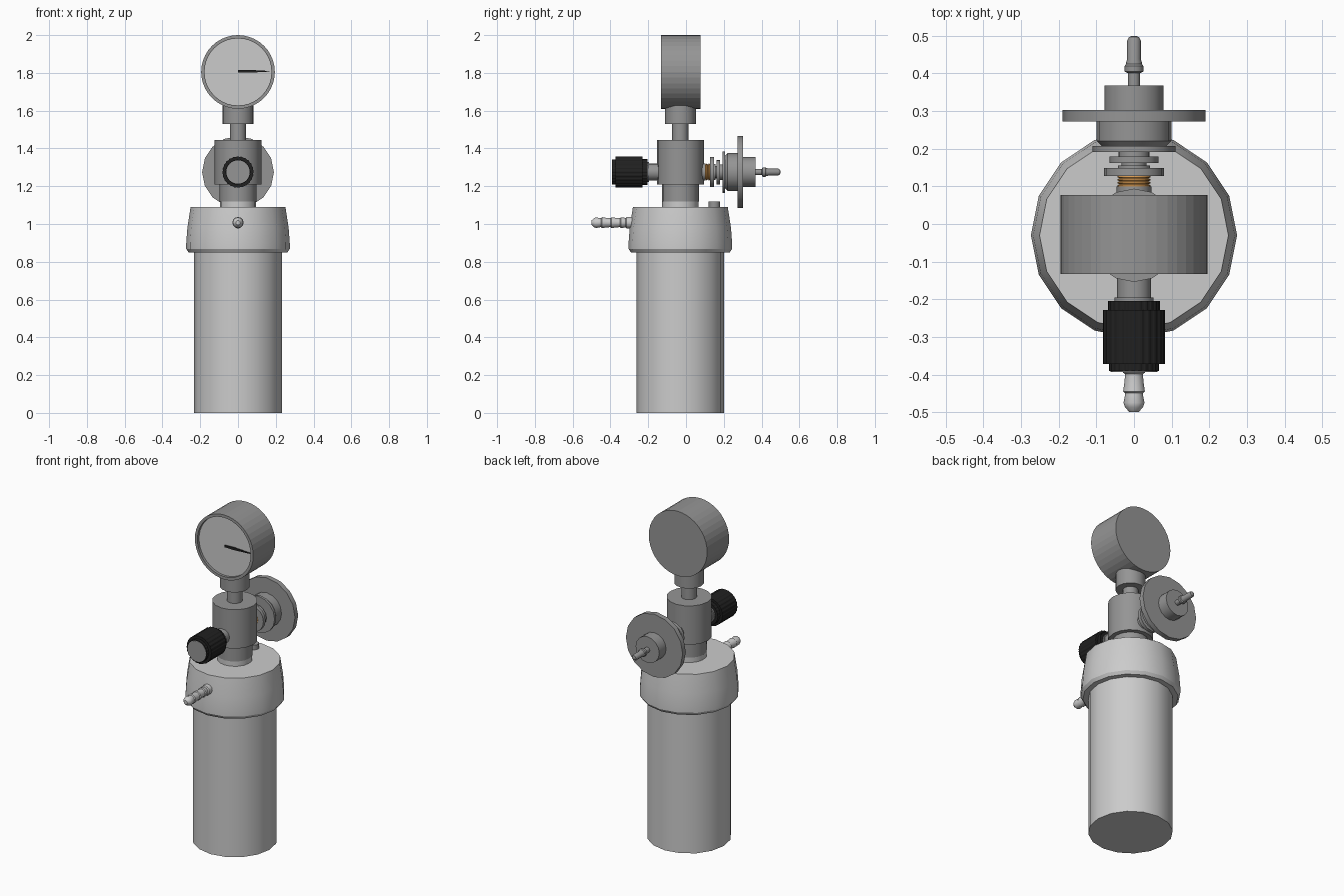
import bpy, bmesh, math
from mathutils import Vector

if "Cube" in bpy.data.objects:
    bpy.data.objects.remove(bpy.data.objects["Cube"])

CY = -0.03      # y of the main upright axis
AZ = 1.275      # z of the knob and regulator axis


def material(name, rgb):
    m = bpy.data.materials.new(name)
    m.diffuse_color = (*rgb, 1)
    m.use_nodes = True
    m.node_tree.nodes["Principled BSDF"].inputs["Base Color"].default_value = m.diffuse_color
    return m


DARK = material("dark_steel", (0.3, 0.3, 0.3))
BLACK = material("black_rubber", (0.015, 0.015, 0.015))
ORANGE = material("copper", (0.85, 0.4, 0.1))


def finish(name, bm, mat, smooth):
    bmesh.ops.recalc_face_normals(bm, faces=bm.faces)
    me = bpy.data.meshes.new(name)
    bm.to_mesh(me)
    bm.free()
    ob = bpy.data.objects.new(name, me)
    bpy.context.collection.objects.link(ob)
    if mat:
        me.materials.append(mat)
    if smooth:
        bpy.ops.object.select_all(action='DESELECT')
        ob.select_set(True)
        bpy.context.view_layer.objects.active = ob
        bpy.ops.object.shade_smooth_by_angle(angle=math.radians(32))
    return ob


def lathe(name, profile, origin, axis='Z', sides=16, mat=None, smooth=True, ripple=0):
    """Revolve (radius, position) pairs about a z or y axis and cap the ends."""
    bm = bmesh.new()
    rings = []
    for r, t in profile:
        ring = []
        for i in range(sides):
            a = 2 * math.pi * i / sides
            rr = r - ripple * (i % 4 > 1)
            u, v = rr * math.cos(a), rr * math.sin(a)
            p = (u, v, t) if axis == 'Z' else (u, t, v)
            ring.append(bm.verts.new(Vector(origin) + Vector(p)))
        rings.append(ring)
    for a, b in zip(rings, rings[1:]):
        for i in range(sides):
            j = (i + 1) % sides
            bm.faces.new((a[i], a[j], b[j], b[i]))
    bm.faces.new(rings[0])
    bm.faces.new(rings[-1])
    return finish(name, bm, mat, smooth)


UP = (0, CY, 0)
ACROSS = (0, 0, AZ)

# Canister, its cap and neck
lathe("canister", [(0.232, 0), (0.232, 0.87)], UP)
lathe("cap", [(0.235, 0.85), (0.262, 0.85), (0.274, 0.868), (0.274, 0.9),
              (0.268, 0.98), (0.251, 1.09)], UP)
lathe("neck", [(0.096, 1.085), (0.096, 1.125)], UP)
lathe("relief_plug", [(0.03, 1.08), (0.03, 1.118)], (0, 0.15, 0), sides=12, mat=DARK)

# Hose barb on the front of the cap
barb = [(0.012, -0.5), (0.024, -0.487), (0.028, -0.475)]
for k in range(3):
    y = -0.475 + 0.05 * k
    barb += [(0.024, y + 0.02), (0.024, y + 0.026), (0.029, y + 0.03), (0.026, y + 0.05)]
barb += [(0.024, -0.32), (0.03, -0.315), (0.03, -0.23)]
lathe("hose_barb", barb, (0, 0, 1.007), 'Y', 12)

# Valve column
lathe("valve_stem", [(0.098, 1.12), (0.098, 1.215)], UP, mat=DARK)
lathe("valve_body", [(0.124, 1.21), (0.124, 1.445)], UP, mat=DARK)
lathe("gauge_stem", [(0.043, 1.44), (0.043, 1.535)], UP, mat=DARK)
lathe("gauge_socket", [(0.082, 1.53), (0.082, 1.65)], UP, mat=DARK)

# Pressure gauge with recessed dial and needle
GAUGE = (0, 0, 1.805)
lathe("gauge_case", [(0.195, 0.077), (0.195, -0.133), (0.178, -0.133), (0.178, -0.115)],
      GAUGE, 'Y', 40, DARK, smooth=False)
lathe("gauge_dial", [(0.177, -0.11), (0.177, -0.119)], GAUGE, 'Y', 40)
bm = bmesh.new()
outline = [(0, -0.006), (0.06, -0.007), (0.168, -0.001), (0.168, 0.002), (0.06, 0.008), (0, 0.006)]
face = bm.faces.new([bm.verts.new((x, -0.121, 1.808 + z)) for x, z in outline])
ext = bmesh.ops.extrude_face_region(bm, geom=[face])
bmesh.ops.translate(bm, vec=(0, -0.006, 0),
                    verts=[g for g in ext["geom"] if isinstance(g, bmesh.types.BMVert)])
finish("gauge_needle", bm, BLACK, False)

# Front knob and its shaft
lathe("knob_shaft", [(0.045, -0.1), (0.045, -0.195), (0.052, -0.195), (0.052, -0.215)],
      ACROSS, 'Y', 16, DARK)
lathe("knob_grip", [(0.069, -0.205), (0.069, -0.229), (0.083, -0.229), (0.083, -0.372),
                    (0.067, -0.372), (0.067, -0.391)],
      ACROSS, 'Y', 96, BLACK, smooth=False, ripple=0.002)
lathe("knob_end_disc", [(0.062, -0.38), (0.062, -0.393)], ACROSS, 'Y', 32, DARK)

# Rear outlet with copper thread
lathe("outlet_collar", [(0.046, 0.05), (0.046, 0.1)], ACROSS, 'Y', 16, DARK)
thread = []
for k in range(4):
    y = 0.098 + 0.008 * k
    thread += [(0.039, y), (0.044, y + 0.002), (0.044, y + 0.005), (0.039, y + 0.007)]
lathe("copper_thread", thread, ACROSS, 'Y', 16, ORANGE)

# Stacked flanges
lathe("outlet_flanges", [(0.08, 0.128), (0.08, 0.149), (0.043, 0.149), (0.043, 0.155),
                         (0.033, 0.155), (0.033, 0.162), (0.065, 0.162), (0.065, 0.179),
                         (0.041, 0.179), (0.041, 0.192), (0.11, 0.192), (0.11, 0.207),
                         (0.086, 0.207), (0.1, 0.221), (0.1, 0.275)],
      ACROSS, 'Y', 16, DARK)

# Handwheel, hub and spindle
lathe("handwheel", [(0.19, 0.273), (0.19, 0.303)], ACROSS, 'Y', 16, DARK)
lathe("wheel_hub", [(0.079, 0.3), (0.079, 0.368)], ACROSS, 'Y', 16, DARK)
lathe("spindle", [(0.016, 0.36), (0.016, 0.401), (0.025, 0.405), (0.025, 0.42), (0.021, 0.425),
                  (0.021, 0.43), (0.018, 0.438), (0.018, 0.488), (0.013, 0.497), (0.005, 0.5)],
      ACROSS, 'Y', 12, DARK)
